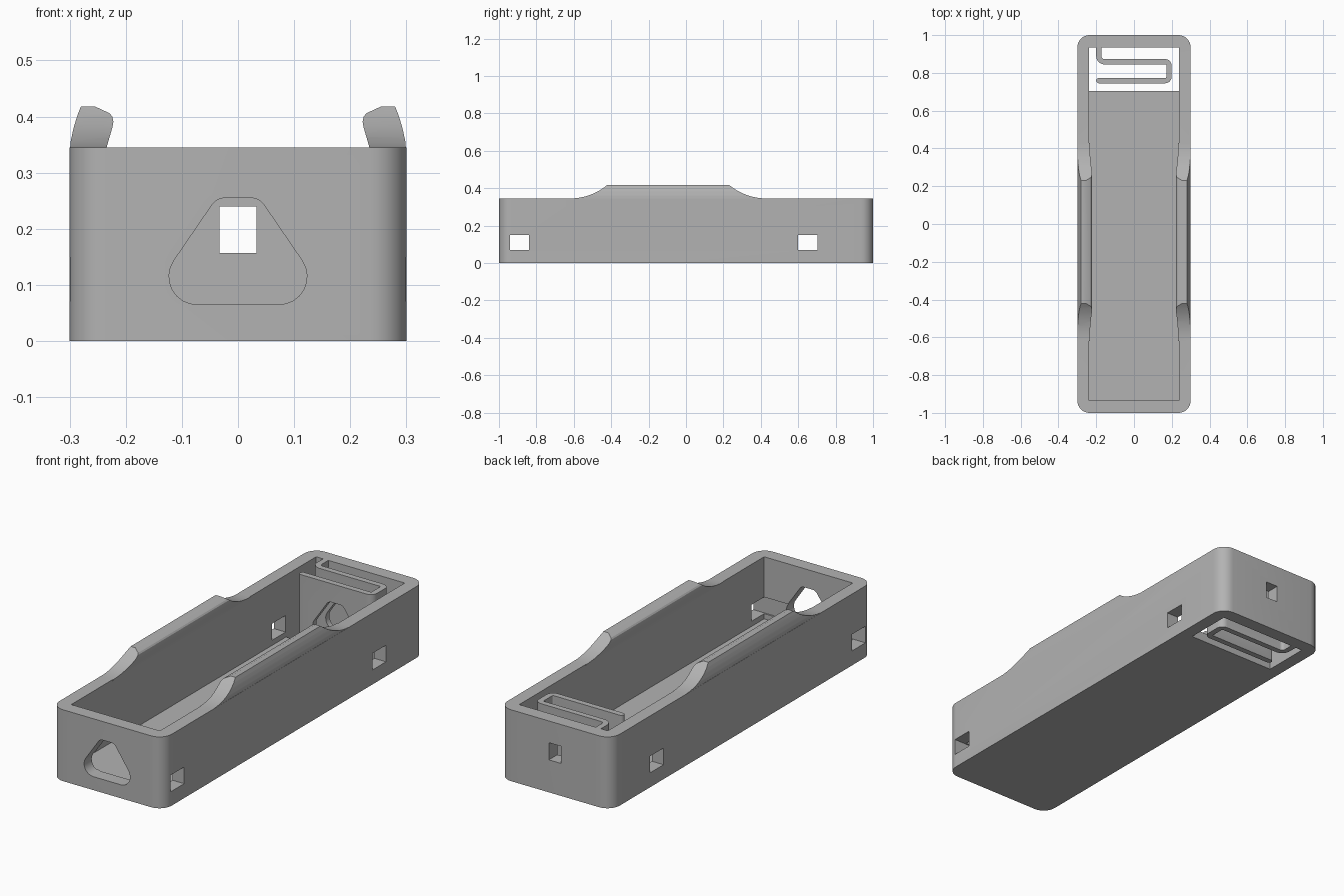
import bpy, bmesh, math
from mathutils import Vector

old = bpy.data.objects.get("Cube")
if old:
    bpy.data.objects.remove(old, do_unlink=True)

grey = bpy.data.materials.new("plain grey")
grey.use_nodes = True
grey.diffuse_color = (0.45, 0.45, 0.45, 1)
grey.node_tree.nodes["Principled BSDF"].inputs["Base Color"].default_value = grey.diffuse_color

RIM, FLOOR, TOP = 0.345, 0.045, 0.418
IN_X, IN_Y, POCKET_Y = 0.237, 0.935, 0.705
PLACE = {"x": lambda a, b, d: (d, a, b),
         "y": lambda a, b, d: (a, d, b),
         "z": lambda a, b, d: (a, b, d)}


def prism(name, outline, axis, lo, hi):
    """Extrude a flat outline along an axis from lo to hi."""
    bm = bmesh.new()
    near, far = [[bm.verts.new(PLACE[axis](a, b, d)) for a, b in outline] for d in (lo, hi)]
    bm.faces.new(near)
    bm.faces.new(far)
    n = len(outline)
    for i in range(n):
        j = (i + 1) % n
        bm.faces.new((near[i], near[j], far[j], far[i]))
    bmesh.ops.recalc_face_normals(bm, faces=bm.faces)
    mesh = bpy.data.meshes.new(name)
    bm.to_mesh(mesh)
    bm.free()
    mesh.materials.append(grey)
    obj = bpy.data.objects.new(name, mesh)
    bpy.context.collection.objects.link(obj)
    return obj


def rect(a0, a1, b0, b1):
    return [(a0, b0), (a1, b0), (a1, b1), (a0, b1)]


def arc(cx, cy, r, start, end, steps=8):
    angles = [math.radians(start + (end - start) * i / steps) for i in range(steps + 1)]
    return [(cx + r * math.cos(t), cy + r * math.sin(t)) for t in angles]


def combine(obj, tool, operation):
    """Apply a boolean and discard the tool."""
    mod = obj.modifiers.new("boolean", "BOOLEAN")
    mod.operation, mod.solver, mod.object = operation, "EXACT", tool
    bpy.context.view_layer.objects.active = obj
    bpy.ops.object.modifier_apply(modifier=mod.name)
    bpy.data.objects.remove(tool, do_unlink=True)


def smooth(obj):
    bpy.ops.object.select_all(action="DESELECT")
    obj.select_set(True)
    bpy.context.view_layer.objects.active = obj
    bpy.ops.object.shade_smooth_by_angle(angle=math.radians(25))


def rounded_triangle():
    right = arc(0.073, 0.115, 0.05, -90, 34) + arc(0.022, 0.225, 0.03, 34, 90)
    return right + [(-x, z) for x, z in reversed(right)]


def ribbon(path, width):
    """Thicken a path into an outline with a rounded far end."""
    pts = [Vector(p) for p in path]
    left, right = [], []
    for i, p in enumerate(pts):
        d = (pts[min(i + 1, len(pts) - 1)] - pts[max(i - 1, 0)]).normalized()
        side = Vector((-d.y, d.x)) * width / 2
        left.append(tuple(p + side))
        right.append(tuple(p - side))
    heading = math.degrees(math.atan2(d.y, d.x))
    tip = arc(*pts[-1], width / 2, heading + 90, heading - 90)[1:-1]
    return left + tip + right[::-1]


# Tray: rounded block, hollowed out, with an open pocket at the back
R = 0.065
outline = []
for sx, sy, a in ((1, 1, 0), (-1, 1, 90), (-1, -1, 180), (1, -1, 270)):
    outline += arc(sx * (0.3 - R), sy * (1 - R), R, a, a + 90)
tray = prism("tray", outline, "z", 0, RIM)
combine(tray, prism("cavity", rect(-IN_X, IN_X, -IN_Y, IN_Y), "z", FLOOR, 1), "DIFFERENCE")
combine(tray, prism("pocket", rect(-IN_X, IN_X, POCKET_Y, IN_Y), "z", -1, 1), "DIFFERENCE")

# Retaining lips: curved section trimmed by a ramped side silhouette
section = [(0.237, 0.3), (0.3, 0.3), (0.3, 0.335), (0.298, 0.357), (0.293, 0.38),
           (0.287, 0.4), (0.28, TOP), (0.255, TOP), (0.229, 0.406), (0.224, 0.4),
           (0.222, 0.391), (0.224, 0.38), (0.229, 0.363), (0.237, 0.335)]
rise, run = TOP - RIM, 0.2
radius = (run ** 2 + rise ** 2) / (2 * rise)
sweep = math.degrees(math.asin(run / radius))
ramps = (arc(0.43, RIM + radius, radius, -90, -90 - sweep)[::-1]
         + [(0.43, 0.3), (-0.62, 0.3)]
         + arc(-0.62, RIM + radius, radius, -90, -90 + sweep))
for sx in (1, -1):
    lip = prism("lip", [(sx * x, z) for x, z in section], "y", -0.7, 0.5)
    combine(lip, prism("ramps", ramps, "x", -1, 1), "INTERSECT")
    combine(tray, lip, "UNION")

# Windows: side slots, front rounded triangle, back square
for y in (-0.942, 0.6):
    combine(tray, prism("slot", rect(y, y + 0.102, 0.07, 0.15), "x", -1, 1), "DIFFERENCE")
combine(tray, prism("front_hole", rounded_triangle(), "y", -1.1, -0.9), "DIFFERENCE")
combine(tray, prism("back_hole", rect(-0.033, 0.033, 0.157, 0.24), "y", 0.9, 1.1), "DIFFERENCE")
smooth(tray)

# Folded spring strip hanging from the back wall
path = [(-0.186, IN_Y + 0.001)]
path += arc(-0.156, 0.889, 0.03, 180, 270)
path += arc(0.165, 0.839, 0.02, 90, 0)
path += arc(0.165, 0.779, 0.02, 0, -90)
path += [(-0.186, 0.759)]
spring = prism("spring", ribbon(path, 0.028), "z", 0, RIM)
combine(spring, prism("spring_hole", rounded_triangle(), "y", 0.72, 0.9), "DIFFERENCE")
smooth(spring)
